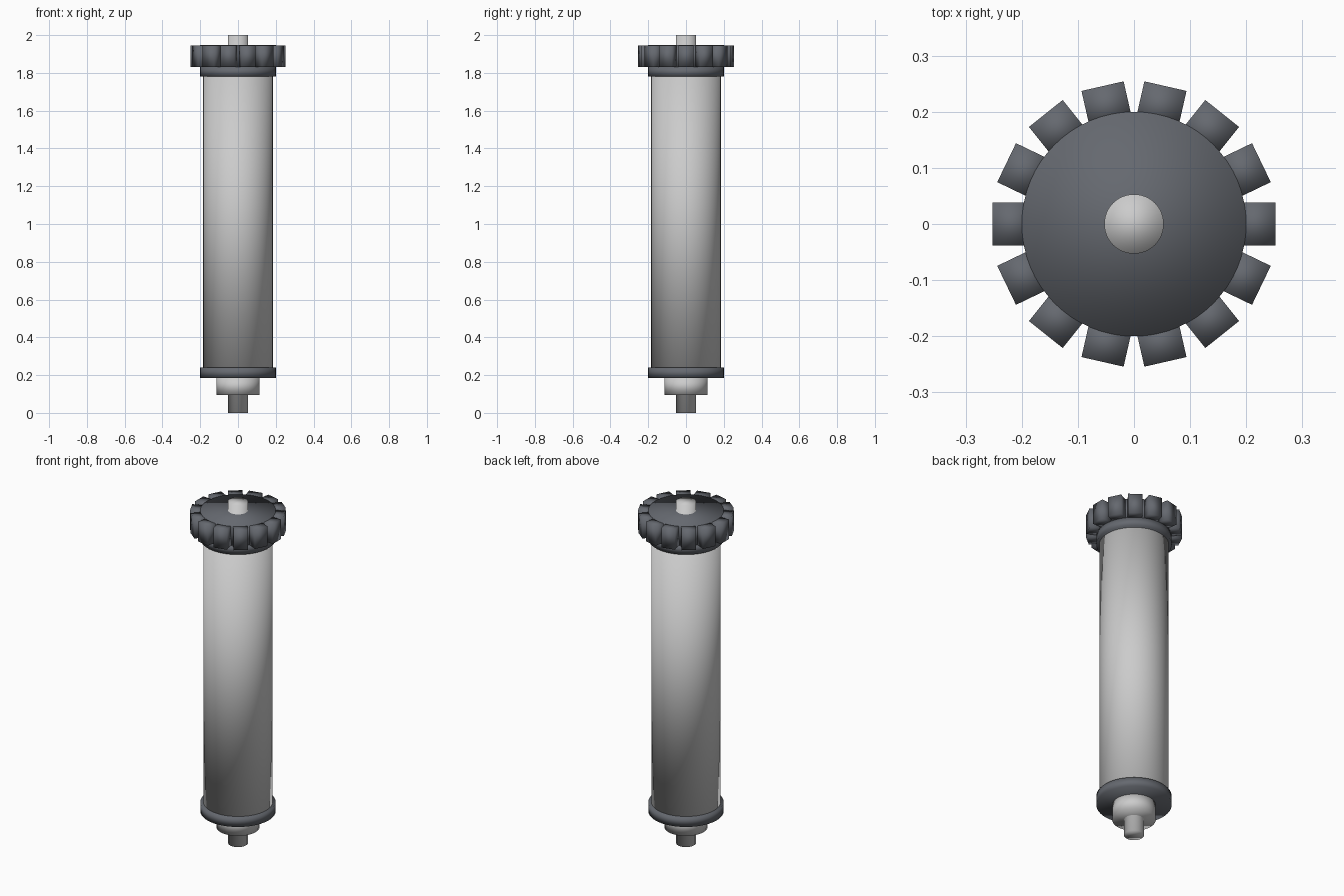
import bpy, math
from mathutils import Matrix
import bmesh

if "Cube" in bpy.data.objects:
    bpy.data.objects.remove(bpy.data.objects["Cube"])

dark = bpy.data.materials.new("dark_grey")
dark.diffuse_color = (0.13, 0.14, 0.16, 1)
dark.use_nodes = True
dark.node_tree.nodes["Principled BSDF"].inputs["Base Color"].default_value = dark.diffuse_color


def finish(name, bm, mat=None):
    mesh = bpy.data.meshes.new(name)
    bm.to_mesh(mesh)
    bm.free()
    mesh.shade_smooth()
    obj = bpy.data.objects.new(name, mesh)
    bpy.context.collection.objects.link(obj)
    if mat:
        mesh.materials.append(mat)
    return obj


def cylinder(name, r, z0, z1, mat=None, sides=64):
    bm = bmesh.new()
    bmesh.ops.create_cone(bm, cap_ends=True, segments=sides, radius1=r, radius2=r,
                          depth=z1 - z0, matrix=Matrix.Translation((0, 0, (z0 + z1) / 2)))
    return finish(name, bm, mat)


# Central shaft, lower hub and roller body
cylinder("shaft", 0.053, 0.0, 2.0)
cylinder("lower_hub", 0.115, 0.094, 0.19)
cylinder("roller_body", 0.184, 0.19, 1.80)

# End collars and gear disc
cylinder("lower_collar", 0.2, 0.186, 0.24, dark)
cylinder("upper_collar", 0.2, 1.78, 1.832, dark)
cylinder("gear_disc", 0.2, 1.832, 1.947, dark)

# Ring of block teeth around the gear disc
TEETH = 14
bm = bmesh.new()
for i in range(TEETH):
    m = (Matrix.Rotation(2 * math.pi * i / TEETH, 4, 'Z')
         @ Matrix.Translation((0.216, 0, 1.8885))
         @ Matrix.Diagonal((0.072, 0.077, 0.115, 1)))
    bmesh.ops.create_cube(bm, size=1, matrix=m)
# keep the hidden inner ends just below the disc surface
for v in bm.verts:
    if v.co.xy.length < 0.2:
        v.co.z += -0.002 if v.co.z > 1.88 else 0.002
finish("gear_teeth", bm, dark)
